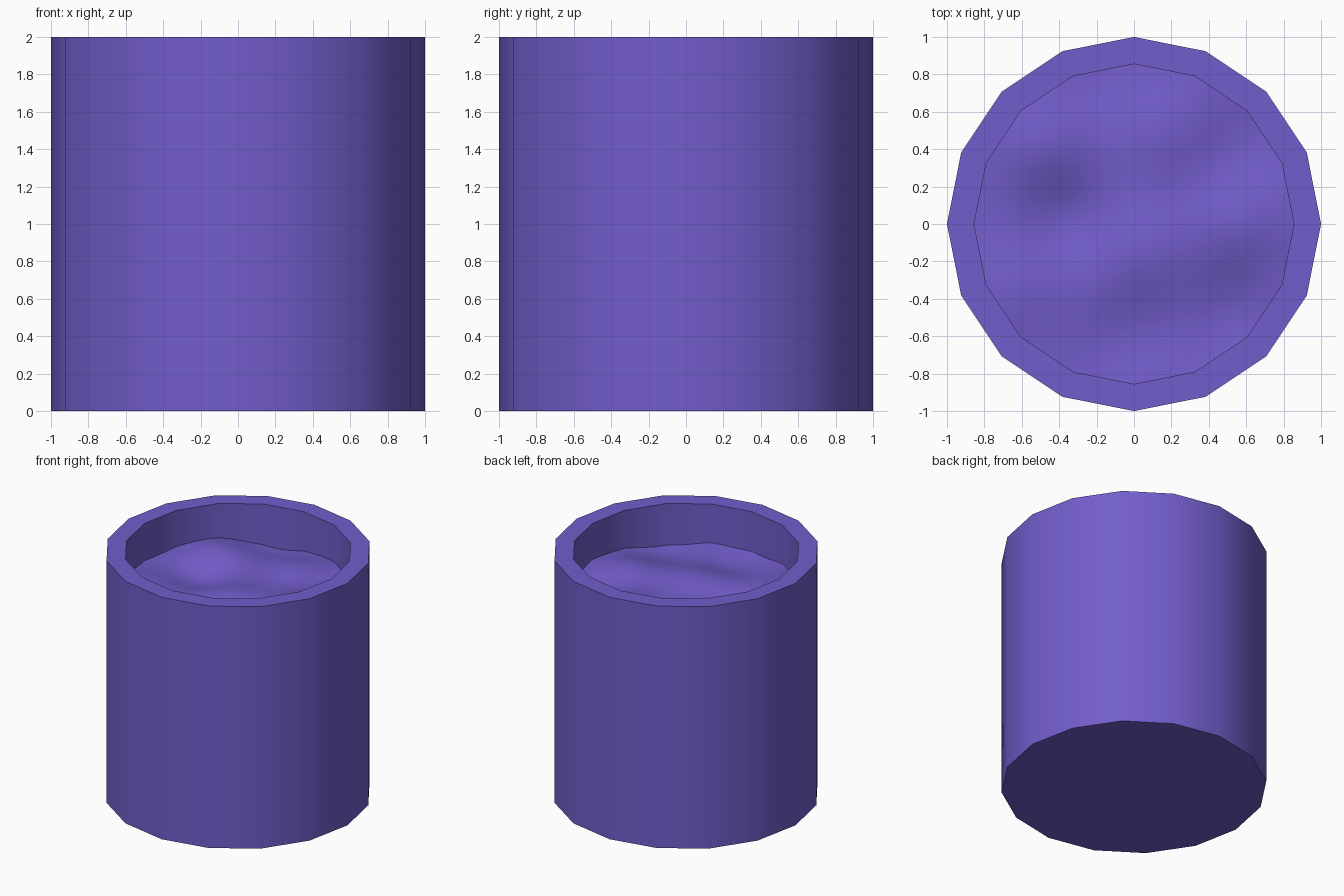
import bpy, bmesh
from math import sin, cos, pi, exp

if "Cube" in bpy.data.objects:
    bpy.data.objects.remove(bpy.data.objects["Cube"])

SIDES, R_OUT, R_IN = 16, 1.0, 0.855


def finish(bm, name, angle, mat):
    bmesh.ops.recalc_face_normals(bm, faces=bm.faces[:])
    mesh = bpy.data.meshes.new(name)
    bm.to_mesh(mesh)
    bm.free()
    ob = bpy.data.objects.new(name, mesh)
    bpy.context.collection.objects.link(ob)
    mesh.materials.append(mat)
    bpy.ops.object.select_all(action='DESELECT')
    ob.select_set(True)
    bpy.context.view_layer.objects.active = ob
    bpy.ops.object.shade_smooth_by_angle(angle=angle)
    return ob


violet = bpy.data.materials.new("violet")
violet.diffuse_color = (0.17, 0.11, 0.60, 1)
violet.use_nodes = True
violet.node_tree.nodes["Principled BSDF"].inputs["Base Color"].default_value = violet.diffuse_color

# Container: lathe a profile of (radius, height) around z
bm = bmesh.new()
rings = []
for r, z in [(R_OUT, 0), (R_OUT, 2), (R_IN, 2), (R_IN, 1.56)]:
    rings.append([bm.verts.new((r * cos(2 * pi * i / SIDES), r * sin(2 * pi * i / SIDES), z))
                  for i in range(SIDES)])
for a, b in zip(rings, rings[1:]):
    for i in range(SIDES):
        j = (i + 1) % SIDES
        bm.faces.new((a[i], a[j], b[j], b[i]))
bm.faces.new(rings[0])
bm.faces.new(rings[-1])
finish(bm, "container", pi / 6, violet)

# Contents: wavy surface filling the opening; swells are (x, y, height)
SWELLS = [(-0.5, 0.42, 0.06), (-0.35, 0.02, -0.06), (0.05, -0.15, 0.05),
          (0.55, 0.0, 0.06), (-0.05, -0.62, -0.05), (0.5, -0.5, -0.05),
          (0.2, 0.5, 0.05), (0.62, 0.45, -0.04), (-0.65, -0.35, 0.04),
          (-0.2, 0.8, -0.04)]


def level(x, y):
    return 1.69 + sum(h * exp(-((x - a) ** 2 + (y - b) ** 2) / 0.06) for a, b, h in SWELLS)


bm = bmesh.new()
SEG, STEPS = 64, 14
centre = bm.verts.new((0, 0, level(0, 0)))
prev = None
for k in range(1, STEPS + 1):
    ring = []
    for i in range(SEG):
        ang = 2 * pi * i / SEG
        # follow the straight sides of the inner wall
        r = R_IN * k / STEPS * cos(pi / SIDES) / cos(ang % (2 * pi / SIDES) - pi / SIDES)
        x, y = r * cos(ang), r * sin(ang)
        ring.append(bm.verts.new((x, y, level(x, y))))
    for i in range(SEG):
        j = (i + 1) % SEG
        if prev:
            bm.faces.new((prev[i], ring[i], ring[j], prev[j]))
        else:
            bm.faces.new((centre, ring[i], ring[j]))
    prev = ring
finish(bm, "contents_surface", pi / 3, violet)
